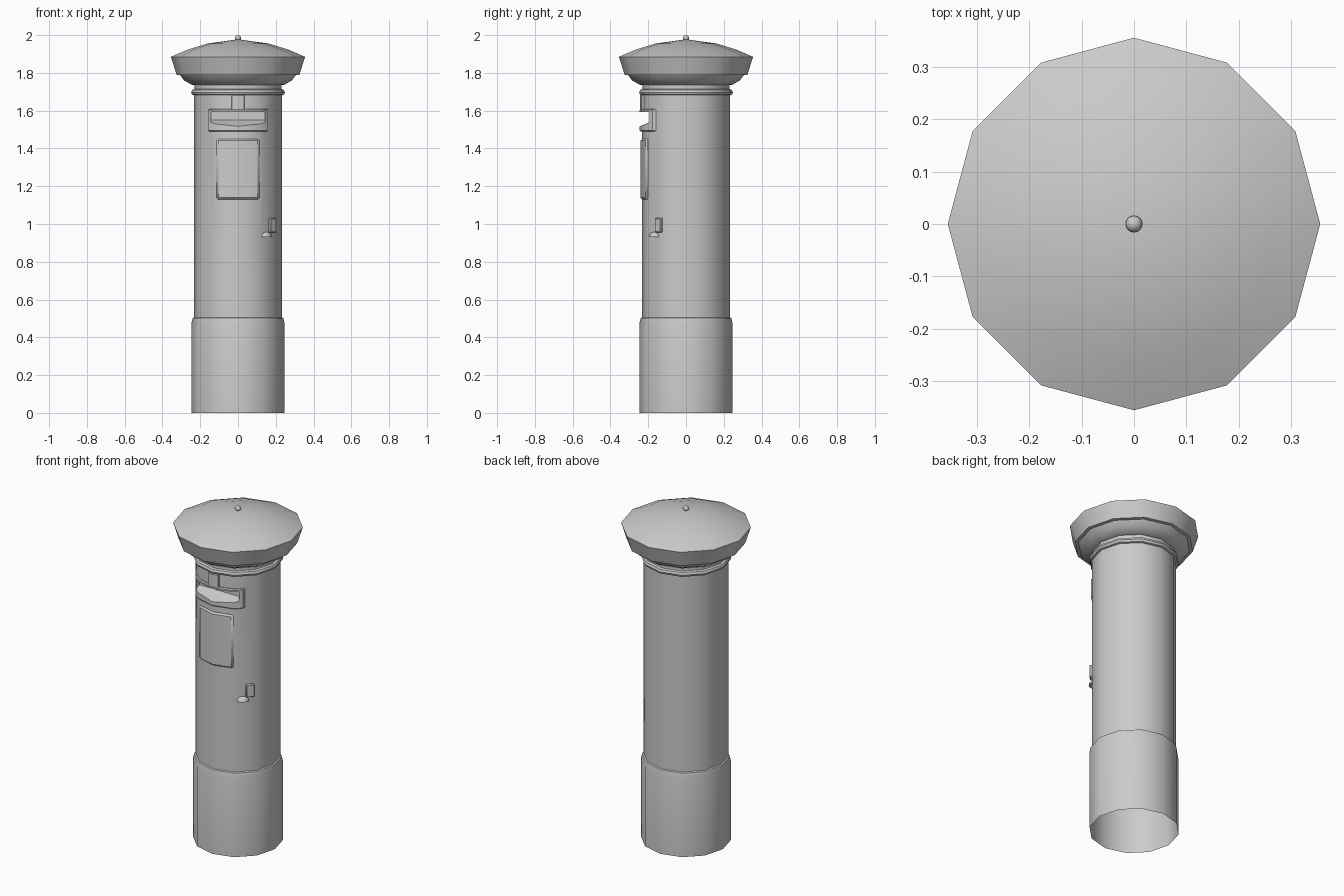
import bpy, bmesh, math
from mathutils import Matrix

if "Cube" in bpy.data.objects:
    bpy.data.objects.remove(bpy.data.objects["Cube"])

SIDES = 12
R = 0.232


def make_object(name, bm, angle=40):
    bmesh.ops.recalc_face_normals(bm, faces=bm.faces)
    me = bpy.data.meshes.new(name)
    bm.to_mesh(me)
    bm.free()
    ob = bpy.data.objects.new(name, me)
    bpy.context.collection.objects.link(ob)
    smooth(ob, angle)
    return ob


def activate(ob):
    bpy.ops.object.select_all(action='DESELECT')
    ob.select_set(True)
    bpy.context.view_layer.objects.active = ob


def smooth(ob, angle=40):
    activate(ob)
    bpy.ops.object.shade_smooth_by_angle(angle=math.radians(angle))


def prism(bm, outline, vec):
    """Closed extrusion of a planar outline."""
    f = bm.faces.new([bm.verts.new(p) for p in outline])
    new = bmesh.ops.extrude_face_region(bm, geom=[f], use_keep_orig=True)['geom']
    bmesh.ops.translate(bm, vec=vec, verts=[g for g in new if isinstance(g, bmesh.types.BMVert)])


def lathe(name, profile):
    """Twelve-sided turned solid closed at both ends; last point is the apex."""
    bm = bmesh.new()
    rings = []
    for r, z in profile[:-1]:
        rings.append([bm.verts.new((r * math.cos(math.tau * i / SIDES),
                                    r * math.sin(math.tau * i / SIDES), z)) for i in range(SIDES)])
    bm.faces.new(rings[0])
    for a, b in zip(rings, rings[1:]):
        for i in range(SIDES):
            j = (i + 1) % SIDES
            bm.faces.new((a[i], a[j], b[j], b[i]))
    apex = bm.verts.new((0, 0, profile[-1][1]))
    for i in range(SIDES):
        bm.faces.new((rings[-1][i], rings[-1][(i + 1) % SIDES], apex))
    return make_object(name, bm)


def front_y(x, r):
    """y of the front of the twelve-sided shaft of radius r at x."""
    step = math.tau / SIDES
    k = int(math.asin(min(abs(x) / r, 1)) / step)
    x0, x1 = r * math.sin(k * step), r * math.sin((k + 1) * step)
    y0, y1 = -r * math.cos(k * step), -r * math.cos((k + 1) * step)
    return y0 + (y1 - y0) * (abs(x) - x0) / (x1 - x0)


def plate(name, w, z0, z1, thick, bevel):
    """Plate wrapped round the front of the shaft."""
    xs = [-w, 0, w] if w < 0.116 else [-w, -0.12, 0, 0.12, w]
    outline = [(x, front_y(x, R + thick), z0) for x in xs]
    outline += [(x, front_y(x, R - 0.008), z0) for x in reversed(xs)]
    bm = bmesh.new()
    prism(bm, outline, (0, 0, z1 - z0))
    ob = make_object(name, bm)
    if bevel:
        m = ob.modifiers.new("bevel", 'BEVEL')
        m.width, m.segments = bevel, 1
        m.limit_method, m.angle_limit = 'ANGLE', math.radians(50)
    return ob


# Pillar: plinth, shaft, collar ring, flared neck and domed cap
pillar = lathe("pillar", [
    (0.246, 0), (0.246, 0.475), (0.24, 0.502), (R, 0.506), (R, 1.682),
    (0.243, 1.685), (0.248, 1.697), (0.243, 1.71), (0.23, 1.714), (0.23, 1.735),
    (0.247, 1.738), (0.285, 1.76), (0.307, 1.788), (0.325, 1.79), (0.355, 1.885),
    (0.27, 1.922), (0.164, 1.955), (0, 1.978)])

# Door, tab above the slot, and slot surround
plate("collection_door", 0.113, 1.13, 1.45, 0.01, 0.01)
plate("top_tab", 0.034, 1.60, 1.684, 0.012, 0.003)
surround = plate("slot_surround", 0.158, 1.49, 1.608, 0.014, 0.005)

# Letter slot with a sloping sill, cut from shaft and surround
bm = bmesh.new()
prism(bm, [(-0.142, -0.30, 1.495), (-0.142, -0.165, 1.55),
           (-0.142, -0.165, 1.594), (-0.142, -0.30, 1.594)], (0.284, 0, 0))
cutter = make_object("slot_cutter", bm)
cutter.hide_render = True
for ob in (pillar, surround):
    m = ob.modifiers.new("slot", 'BOOLEAN')
    m.operation, m.solver, m.object = 'DIFFERENCE', 'EXACT', cutter
    activate(ob)
    for mod in list(ob.modifiers):
        bpy.ops.object.modifier_apply(modifier=mod.name)
    smooth(ob)
bpy.data.objects.remove(cutter)

# Open the underside of the pillar
bm = bmesh.new()
bm.from_mesh(pillar.data)
under = [f for f in bm.faces if all(v.co.z < 0.001 for v in f.verts)]
bmesh.ops.delete(bm, geom=under, context='FACES_ONLY')
bm.to_mesh(pillar.data)
bm.free()

# Knob on top of the cap
bm = bmesh.new()
bmesh.ops.create_uvsphere(bm, u_segments=16, v_segments=8, radius=0.016,
                          matrix=Matrix.Translation((0, 0, 1.984)))
make_object("cap_knob", bm, 60)

# Small bracket and domed catch on the front right facet
facet = Matrix.Rotation(math.radians(45), 4, 'Z')
bm = bmesh.new()
bmesh.ops.create_cube(bm, size=1, matrix=Matrix.Translation((0.18, -0.143, 0.993))
                      @ facet @ Matrix.Diagonal((0.046, 0.024, 0.075, 1)))
bracket = make_object("bracket", bm)
m = bracket.modifiers.new("bevel", 'BEVEL')
m.width, m.segments = 0.004, 1

bm = bmesh.new()
bmesh.ops.create_uvsphere(bm, u_segments=12, v_segments=8, radius=1)
bmesh.ops.bisect_plane(bm, geom=bm.verts[:] + bm.edges[:] + bm.faces[:],
                       plane_co=(0, 0, 0), plane_no=(0, 0, -1), clear_outer=True)
bmesh.ops.holes_fill(bm, edges=[e for e in bm.edges if e.is_boundary])
bmesh.ops.transform(bm, verts=bm.verts, matrix=Matrix.Translation((0.149, -0.167, 0.932))
                    @ facet @ Matrix.Diagonal((0.034, 0.026, 0.026, 1)))
make_object("domed_catch", bm)
